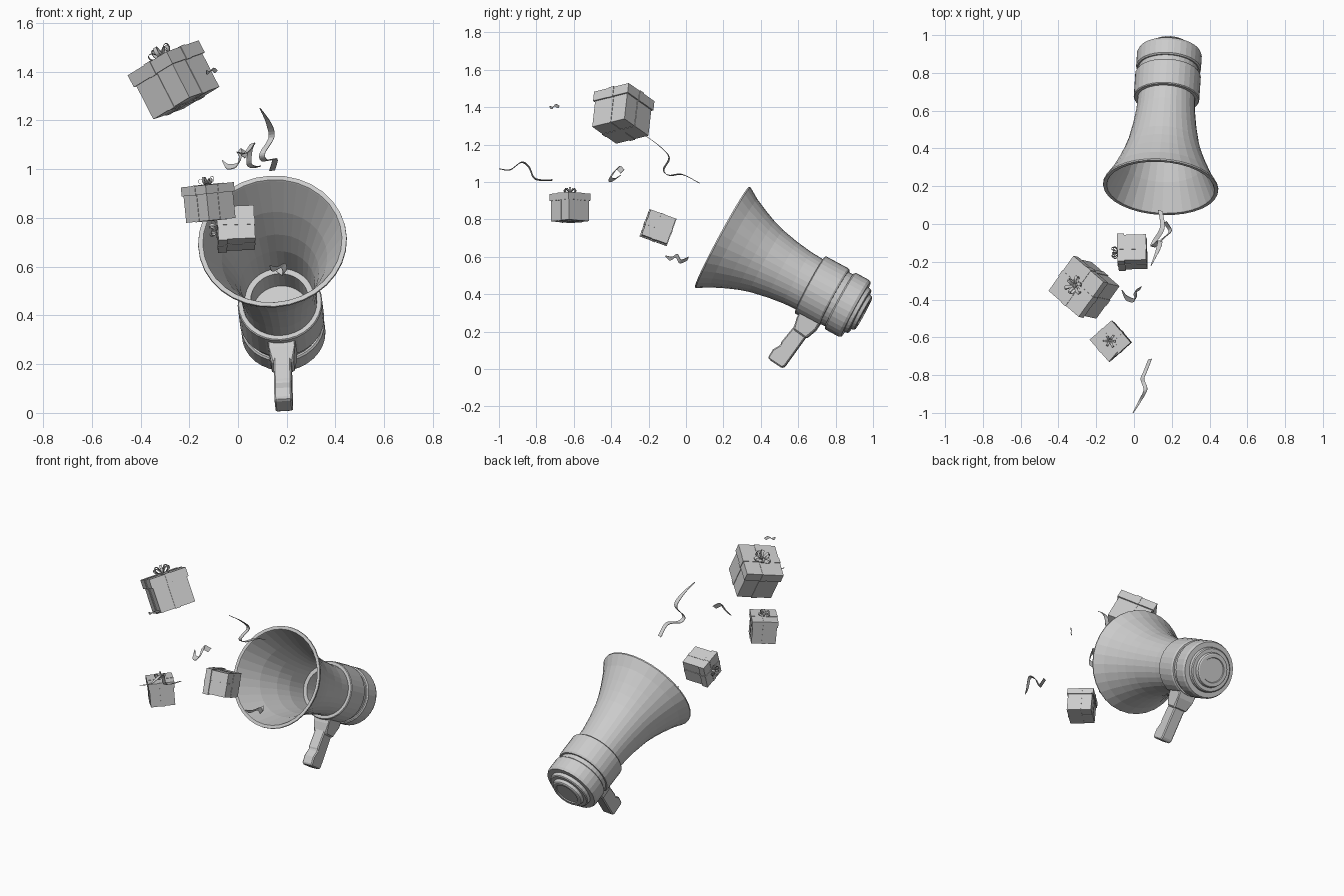
import bpy, bmesh
from math import sin, cos, pi
from mathutils import Vector, Matrix

if "Cube" in bpy.data.objects:
    bpy.data.objects.remove(bpy.data.objects["Cube"])


def frame(loc, x, up):
    """Matrix at loc with local z = up and local x close to x."""
    z = Vector(up).normalized()
    x = Vector(x)
    x = (x - z * x.dot(z)).normalized()
    y = z.cross(x)
    m = Matrix((x, y, z)).transposed().to_4x4()
    m.translation = Vector(loc)
    return m


def finish(name, bm, mat, recalc=True):
    if recalc:
        bmesh.ops.recalc_face_normals(bm, faces=bm.faces)
    me = bpy.data.meshes.new(name)
    bm.to_mesh(me)
    bm.free()
    ob = bpy.data.objects.new(name, me)
    bpy.context.collection.objects.link(ob)
    ob.matrix_world = mat
    return ob


def bevel(ob, width):
    mod = ob.modifiers.new("bevel", 'BEVEL')
    mod.width = width
    mod.segments = 1


def lathe(name, profile, mat, n=32):
    """Revolve (distance, radius) points around local y."""
    bm = bmesh.new()
    rings = []
    for t, r in profile:
        if r == 0:
            rings.append([bm.verts.new((0, t, 0))] * n)
        else:
            rings.append([bm.verts.new((r * cos(2 * pi * i / n), t, r * sin(2 * pi * i / n)))
                          for i in range(n)])
    for a, b in zip(rings, rings[1:]):
        for i in range(n):
            j = (i + 1) % n
            bm.faces.new(list(dict.fromkeys((a[i], a[j], b[j], b[i]))))
    return finish(name, bm, mat)


def prism(name, outline, half, mat):
    """Extrude a (y, z) outline to +-half in x."""
    bm = bmesh.new()
    f = bm.faces.new([bm.verts.new((-half, y, z)) for y, z in outline])
    ext = bmesh.ops.extrude_face_region(bm, geom=[f])["geom"]
    bmesh.ops.translate(bm, vec=(2 * half, 0, 0),
                        verts=[v for v in ext if isinstance(v, bmesh.types.BMVert)])
    return finish(name, bm, mat)


def add_box(bm, size, centre):
    m = Matrix.Translation(centre) @ Matrix.Diagonal((*size, 1))
    bmesh.ops.create_cube(bm, size=1, matrix=m)


def smooth_path(pts, steps):
    """Catmull-Rom samples through the points."""
    p = [Vector(q) for q in pts]
    p = [2 * p[0] - p[1]] + p + [2 * p[-1] - p[-2]]
    out = []
    for i in range(1, len(p) - 2):
        a, b, c, d = p[i - 1:i + 3]
        for k in range(steps):
            t = k / steps
            out.append(0.5 * (2 * b + (c - a) * t + (2 * a - 5 * b + 4 * c - d) * t * t
                              + (3 * b - a - 3 * c + d) * t ** 3))
    return out + [p[-2]]


def add_strip(bm, path, w, taper=False):
    prev = None
    for i, p in enumerate(path):
        k = min(1, 0.15 + 4 * i / len(path)) if taper else 1
        cur = [bm.verts.new(p - w * k), bm.verts.new(p + w * k)]
        if prev:
            bm.faces.new((prev[0], prev[1], cur[1], cur[0]))
        prev = cur


def solidify(ob, thickness):
    mod = ob.modifiers.new("thickness", 'SOLIDIFY')
    mod.thickness = thickness
    mod.offset = 0


# Megaphone: local y runs from the mouth to the rear, z is up
axis = Vector((0.058, 0.878, -0.475))
M = frame((0.141, 0.193, 0.705), (1, -0.066, 0), (-0.03, 0.477, 0.879))

lathe("horn", [
    (0.60, 0), (0.60, 0.115), (0.50, 0.118), (0.50, 0.142), (0.37, 0.153), (0.27, 0.176),
    (0.15, 0.217), (0.005, 0.283), (0.0, 0.286), (0.0, 0.305), (0.008, 0.306),
    (0.07, 0.268), (0.15, 0.231), (0.21, 0.207), (0.27, 0.188), (0.37, 0.168),
    (0.46, 0.156), (0.56, 0.151)], M)
lathe("rear_body", [
    (0.535, 0.14), (0.535, 0.17), (0.54, 0.174), (0.675, 0.174), (0.685, 0.168),
    (0.685, 0.158), (0.715, 0.158), (0.715, 0.165), (0.722, 0.172), (0.80, 0.172),
    (0.815, 0.165), (0.815, 0.135), (0.835, 0.132), (0.84, 0.126), (0.84, 0.105),
    (0.858, 0.10), (0.862, 0.094), (0.862, 0.075), (0.856, 0.072), (0.856, 0)], M)

# Handle: mount block and grip
mount = prism("handle_mount", [(0.56, -0.13), (0.56, -0.19), (0.572, -0.255), (0.655, -0.265),
                               (0.68, -0.20), (0.685, -0.13)], 0.06, M)
for v in mount.data.vertices:
    if v.co.z < -0.22:
        v.co.x *= 0.75
bevel(mount, 0.008)
grip = prism("handle_grip", [(0.57, -0.23), (0.548, -0.345), (0.552, -0.36), (0.528, -0.40),
                             (0.525, -0.447), (0.533, -0.456), (0.615, -0.464),
                             (0.627, -0.45), (0.655, -0.23)], 0.036, M)
bevel(grip, 0.006)


# Gift boxes: origin at the centre of the lid top
def gift(name, mat, s, h):
    body_w, lid_h, e = s * 0.93, s * 0.24, s * 0.012
    rib = s * 0.15
    bm = bmesh.new()
    add_box(bm, (body_w, body_w, h - lid_h / 2), (0, 0, -(h + lid_h / 2) / 2))
    finish(name + "_body", bm, mat)
    bm = bmesh.new()
    add_box(bm, (s, s, lid_h), (0, 0, -lid_h / 2))
    finish(name + "_lid", bm, mat)
    bm = bmesh.new()
    for swap in (False, True):
        for w, z0, z1 in ((s + 2 * e, e, -lid_h - e), (body_w + 2 * e, -lid_h, -h - e)):
            size = (rib, w, z0 - z1) if swap else (w, rib, z0 - z1)
            add_box(bm, size, (0, 0, (z0 + z1) / 2))
    finish(name + "_ribbon", bm, mat)
    # bow: ring of curled loops round a knot
    bm = bmesh.new()
    loop = [(0, 0.02), (0.11, 0.02), (0.2, 0.07), (0.2, 0.14), (0.13, 0.15), (0.03, 0.05)]
    for i in range(6):
        a = 2 * pi * i / 6 + 0.3
        d, side = Vector((cos(a), sin(a), 0)), Vector((-sin(a), cos(a), 0))
        lift = 1 + 0.35 * (i % 2)
        pts = [d * r * s * (1.1 - 0.2 * (i % 2)) + Vector((0, 0, z * s * lift)) for r, z in loop]
        add_strip(bm, smooth_path(pts, 3), side * s * 0.035)
    bow = finish(name + "_bow", bm, mat, recalc=False)
    solidify(bow, s * 0.01)
    bm = bmesh.new()
    bmesh.ops.create_icosphere(bm, subdivisions=1, radius=s * 0.055,
                               matrix=Matrix.Translation((0, 0, s * 0.07)))
    finish(name + "_knot", bm, mat)


gift("large_gift", frame((-0.307, -0.33, 1.457), (0.57, 0.8, 0.2), (-0.45, 0.1, 0.88)), 0.232, 0.21)
gift("near_gift", frame((-0.085, -0.15, 0.755), (0, 0.94, -0.34), (-1, -0.03, -0.04)), 0.154, 0.152)
gift("front_gift", frame((-0.126, -0.62, 0.936), (0.74, 0.65, 0.08), (-0.1, 0, 0.99)), 0.155, 0.147)

# Streamers: curling strips, each with a half-width vector
streamers = {
    "long_streamer": ([(.09, -.22, 1.25), (.125, -.14, 1.19), (.137, -.09, 1.13), (.10, -.12, 1.065),
                       (.11, -.09, 1.035), (.15, -.02, 1.04), (.14, .07, .995)], (.012, -.003, .002)),
    "front_streamer": ([(-.005, -1, 1.07), (.03, -.94, 1.065), (.06, -.88, 1.105), (.05, -.84, 1.08),
                        (.045, -.815, 1.025), (.06, -.78, 1.01), (.085, -.715, 1.01)], (.010, .002, .003)),
    "middle_streamer": ([(-.065, -.35, 1.035), (-.04, -.39, 1.01), (0, -.405, 1.02), (.01, -.38, 1.06),
                         (.005, -.36, 1.075), (.035, -.34, 1.055)], (.006, .010, .010)),
    "mouth_streamer": ([(.13, -.11, .605), (.15, -.08, .59), (.185, -.05, .605), (.19, -.03, .575),
                        (.165, .01, .59)], (.008, .004, .010)),
    "small_streamer": ([(-.13, -.73, 1.405), (-.12, -.715, 1.395), (-.105, -.70, 1.41),
                        (-.09, -.68, 1.40)], (.006, .004, .006)),
}
for name, (pts, w) in streamers.items():
    bm = bmesh.new()
    add_strip(bm, smooth_path(pts, 5), Vector(w), taper=True)
    solidify(finish(name, bm, Matrix.Identity(4), recalc=False), 0.003)
